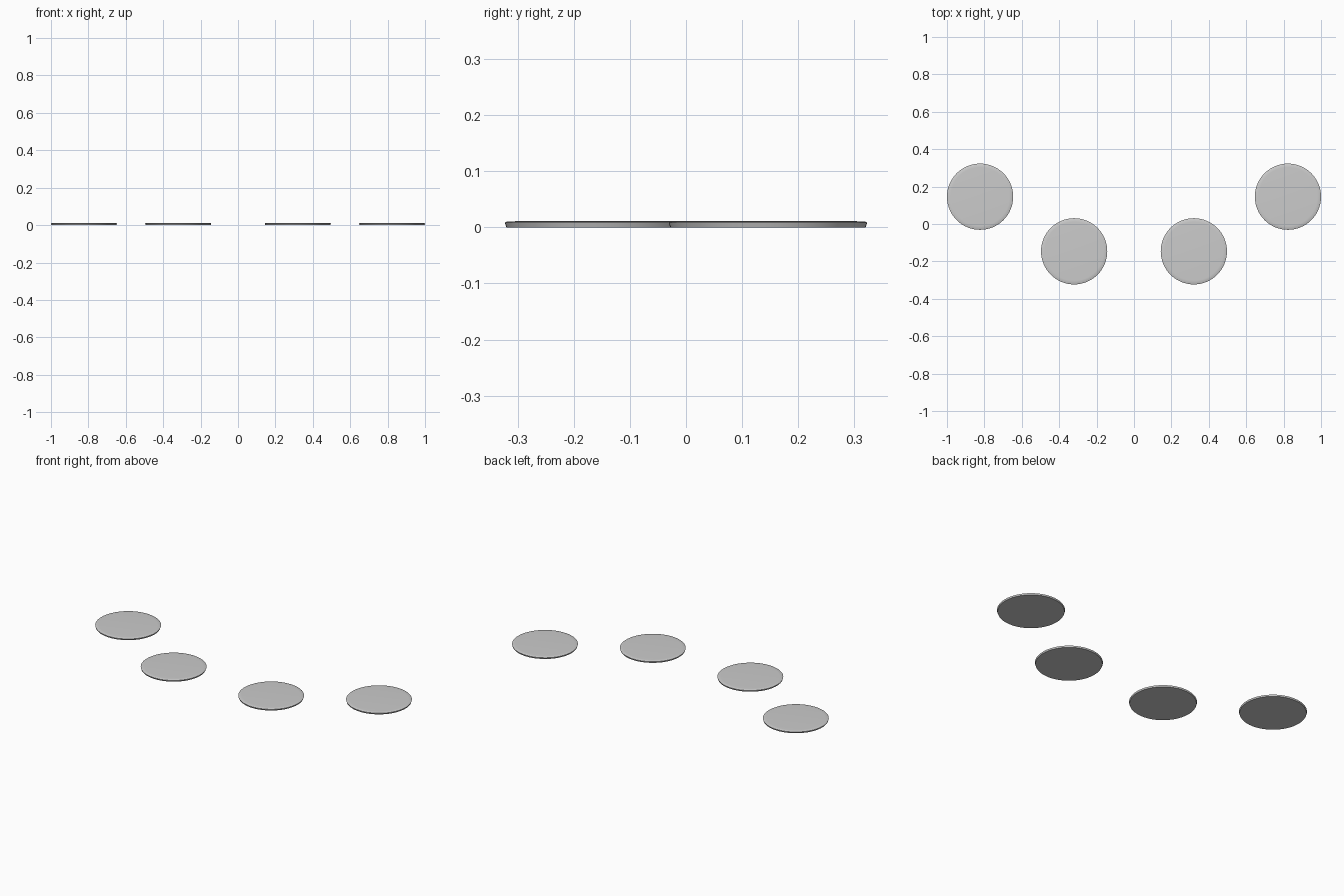
import bpy, bmesh, math

if "Cube" in bpy.data.objects:
    bpy.data.objects.remove(bpy.data.objects["Cube"])

R = 0.177
SEG = 64
# half profile (radius, z): flat base, slightly flared side, thin softened top rim
PROFILE = [(R - 0.003, 0.0), (R, 0.0085), (R - 0.003, 0.0102), (R - 0.02, 0.011)]


def disc(name, x, y):
    bm = bmesh.new()
    rings = [[bm.verts.new((r * math.cos(2 * math.pi * i / SEG),
                            r * math.sin(2 * math.pi * i / SEG), z))
              for i in range(SEG)] for r, z in PROFILE]
    for a, b in zip(rings, rings[1:]):
        for i in range(SEG):
            j = (i + 1) % SEG
            bm.faces.new((a[i], a[j], b[j], b[i]))
    bm.faces.new(rings[0][::-1])
    bm.faces.new(rings[-1])
    mesh = bpy.data.meshes.new(name)
    bm.to_mesh(mesh)
    bm.free()
    ob = bpy.data.objects.new(name, mesh)
    ob.location = (x, y, 0)
    bpy.context.collection.objects.link(ob)
    bpy.ops.object.select_all(action='DESELECT')
    ob.select_set(True)
    bpy.context.view_layer.objects.active = ob
    bpy.ops.object.shade_smooth_by_angle(angle=math.radians(30))


# four flat discs in a mirrored shallow arc
for side, s in (("left", -1), ("right", 1)):
    disc(side + "_outer_disc", s * 0.823, 0.146)
    disc(side + "_inner_disc", s * 0.32, -0.146)
